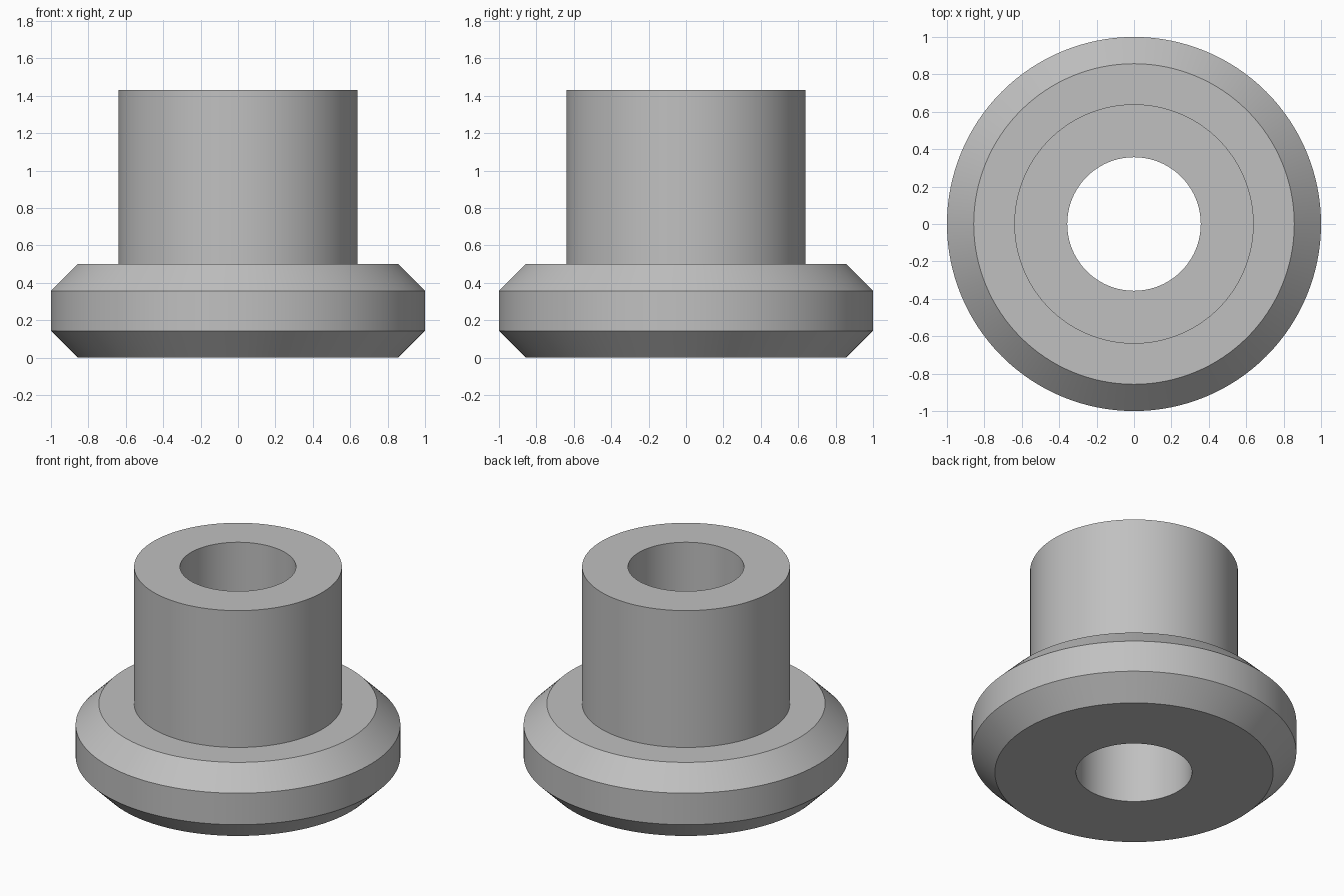
import bpy
import bmesh
from math import cos, sin, tau, radians

cube = bpy.data.objects.get("Cube")
if cube:
    bpy.data.objects.remove(cube, do_unlink=True)

SEGMENTS = 128
BORE = 0.357
BARREL = 0.64
FLANGE = 1.0
CHAMFER = 0.143
FLANGE_TOP = 0.5
HEIGHT = 1.43

grey = bpy.data.materials.new("plain grey")
grey.use_nodes = True
colour = (0.53, 0.53, 0.53, 1)
grey.diffuse_color = colour
grey.node_tree.nodes["Principled BSDF"].inputs["Base Color"].default_value = colour


def lathe(name, profile, material):
    """Turn a closed (radius, height) loop around the z axis."""
    bm = bmesh.new()
    rings = []
    for i in range(SEGMENTS):
        a = tau * i / SEGMENTS
        rings.append([bm.verts.new((r * cos(a), r * sin(a), z)) for r, z in profile])
    for i, ring in enumerate(rings):
        following = rings[(i + 1) % SEGMENTS]
        for j in range(len(profile)):
            k = (j + 1) % len(profile)
            bm.faces.new((ring[j], following[j], following[k], ring[k]))
    bmesh.ops.recalc_face_normals(bm, faces=bm.faces)
    mesh = bpy.data.meshes.new(name)
    bm.to_mesh(mesh)
    bm.free()
    mesh.materials.append(material)
    obj = bpy.data.objects.new(name, mesh)
    bpy.context.collection.objects.link(obj)
    bpy.ops.object.select_all(action="DESELECT")
    obj.select_set(True)
    bpy.context.view_layer.objects.active = obj
    bpy.ops.object.shade_smooth_by_angle(angle=radians(30))
    return obj


# Bushing: chamfered flange, straight barrel and through bore in one turned body
lathe("flanged_bushing", [
    (BORE, 0),
    (FLANGE - CHAMFER, 0),
    (FLANGE, CHAMFER),
    (FLANGE, FLANGE_TOP - CHAMFER),
    (FLANGE - CHAMFER, FLANGE_TOP),
    (BARREL, FLANGE_TOP),
    (BARREL, HEIGHT),
    (BORE, HEIGHT),
], grey)
